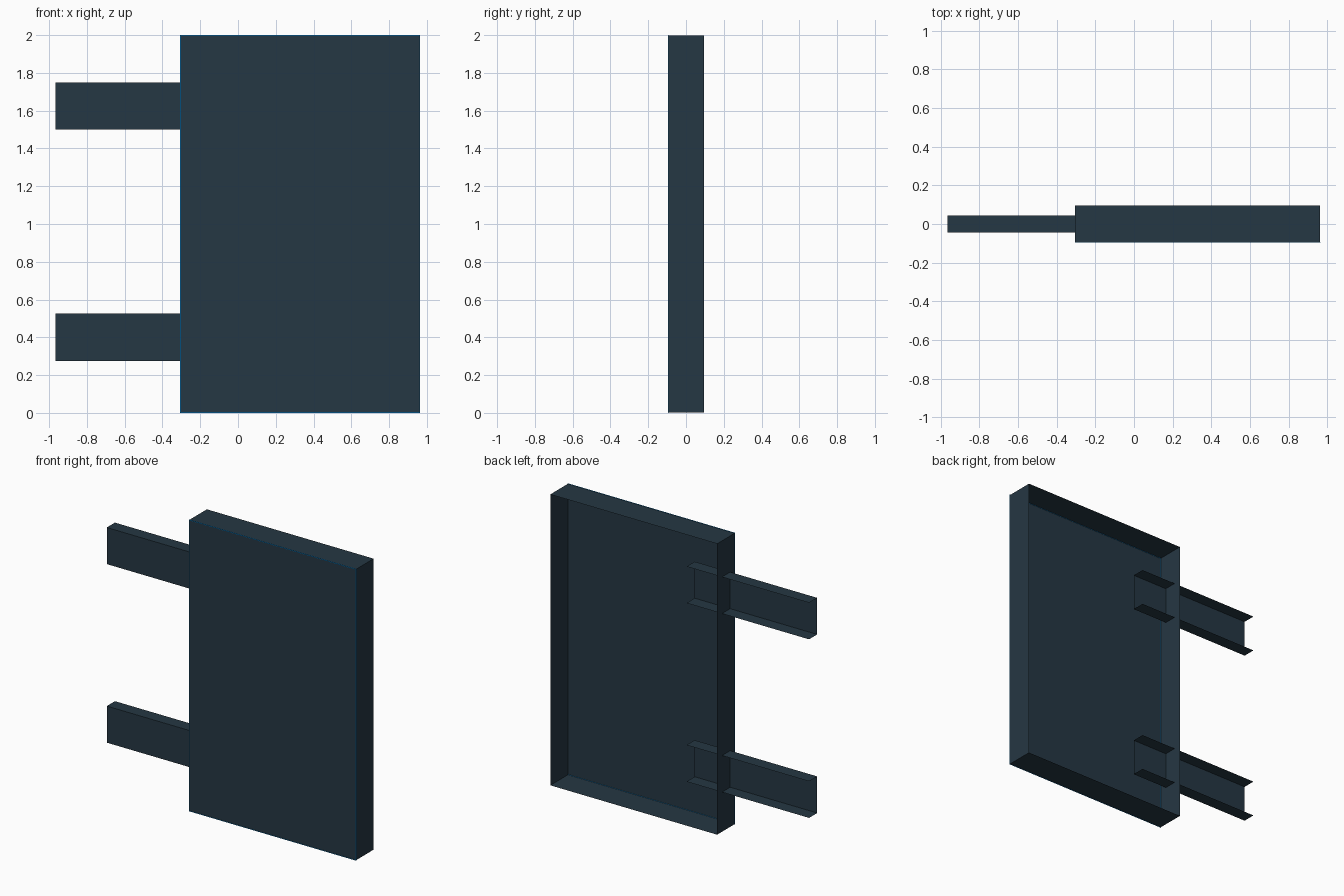
import bpy, bmesh

if "Cube" in bpy.data.objects:
    bpy.data.objects.remove(bpy.data.objects["Cube"])


def material(name, rgb):
    m = bpy.data.materials.new(name)
    m.diffuse_color = (*rgb, 1.0)
    m.use_nodes = True
    m.node_tree.nodes["Principled BSDF"].inputs["Base Color"].default_value = m.diffuse_color
    return m


SLATE = material("dark slate", (0.0185, 0.038, 0.056))
BLUE = material("bright blue", (0.004, 0.20, 0.52))


def box(name, lo, hi, mat, open_sides=()):
    """Box from corner to corner; faces whose normal is in open_sides are removed."""
    bm = bmesh.new()
    bmesh.ops.create_cube(bm, size=1.0)
    for v in bm.verts:
        for i in range(3):
            v.co[i] = lo[i] if v.co[i] < 0 else hi[i]
    bm.normal_update()
    gone = [f for f in bm.faces
            if any(sum(a * b for a, b in zip(f.normal, n)) > 0.9 for n in open_sides)]
    bmesh.ops.delete(bm, geom=gone, context='FACES')
    me = bpy.data.meshes.new(name)
    bm.to_mesh(me)
    bm.free()
    me.materials.append(mat)
    ob = bpy.data.objects.new(name, me)
    bpy.context.collection.objects.link(ob)
    return ob


X0, X1, Y0, Y1, Z0, Z1 = -0.304, 0.962, -0.0945, 0.0965, 0.002, 1.998
BACK, LEFT, RIGHT = (0, 1, 0), (-1, 0, 0), (1, 0, 0)

# Sheet-metal panel tray, open at the back
box("panel_tray", (X0, Y0, Z0), (X1, Y1, Z1), SLATE, [BACK])

# Two C-channel arms running through the side wall into the tray
for name, z in (("lower_arm", 0.274), ("upper_arm", 1.499)):
    box(name, (-0.965, -0.044, z), (-0.035, 0.044, z + 0.251), SLATE, [BACK, LEFT, RIGHT])

# Thin blue trim along the front edges of the tray
t = 0.002
for side, x in (("left", X0), ("right", X1)):
    box(side + "_trim", (x - t, Y0 - t, Z0 - t), (x + t, Y0 + t, Z1 + t), BLUE)
for side, z in (("bottom", Z0), ("top", Z1)):
    box(side + "_trim", (X0 + t, Y0 - t, z - t), (X1 - t, Y0 + t, z + t), BLUE, [LEFT, RIGHT])
